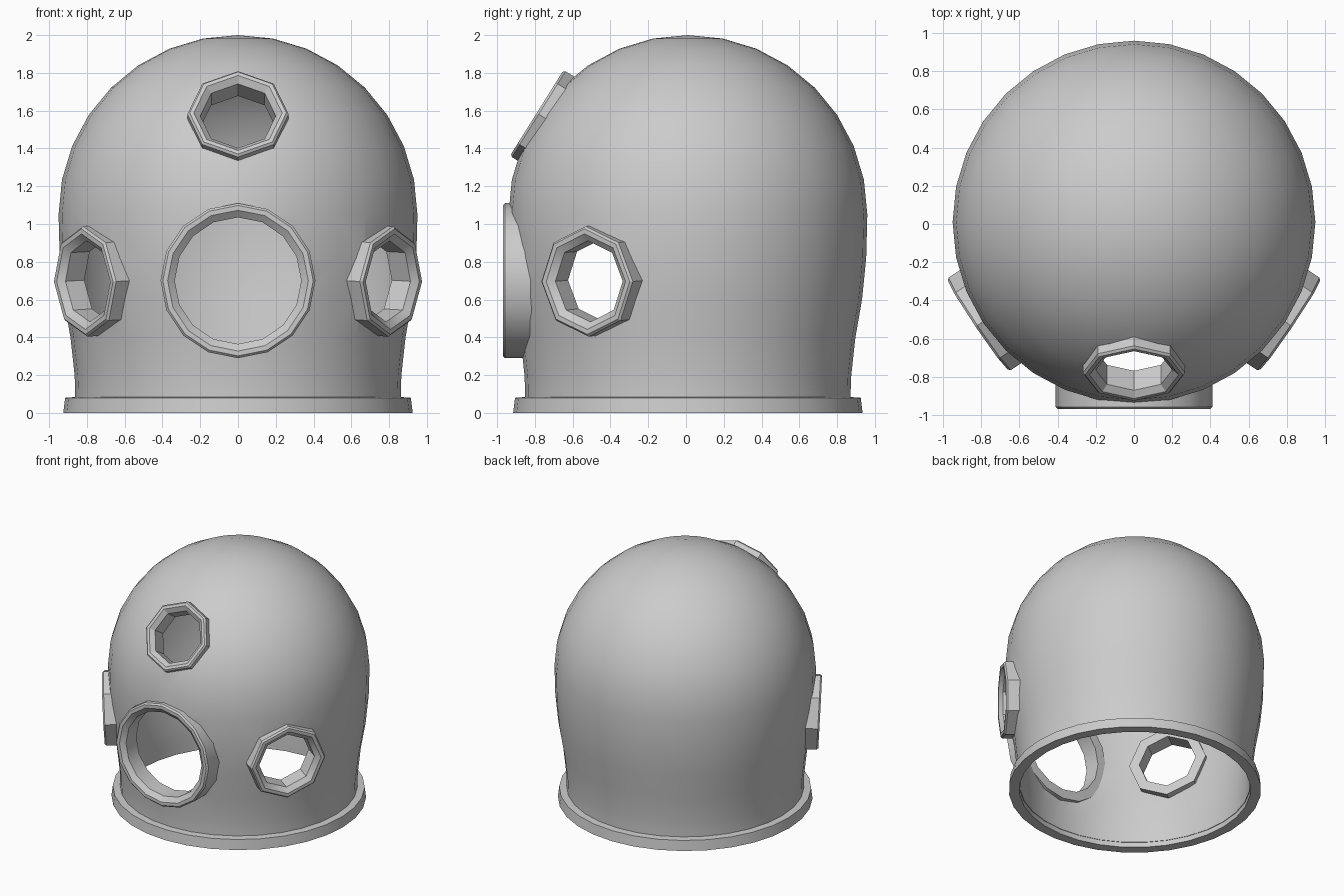
import bpy, bmesh, math
from mathutils import Vector, Matrix

cube = bpy.data.objects.get("Cube")
if cube:
    bpy.data.objects.remove(cube, do_unlink=True)

GREY = (0.6, 0.6, 0.6, 1)
metal = bpy.data.materials.new("helmet grey")
metal.use_nodes = True
metal.diffuse_color = GREY
metal.node_tree.nodes["Principled BSDF"].inputs["Base Color"].default_value = GREY

CENTRE_Y = 0.01


def lathe(name, profile, sides, matrix):
    """Revolve a closed (radius, height) profile about local z."""
    bm = bmesh.new()
    verts = [bm.verts.new((r, 0, z)) for r, z in profile]
    edges = [bm.edges.new((verts[i - 1], verts[i])) for i in range(len(verts))]
    bmesh.ops.spin(bm, geom=verts + edges, cent=(0, 0, 0), axis=(0, 0, 1),
                   angle=math.tau, steps=sides, use_merge=False)
    bmesh.ops.remove_doubles(bm, verts=bm.verts[:], dist=0.0005)
    bmesh.ops.dissolve_degenerate(bm, edges=bm.edges[:], dist=0.0001)
    loose = [f for f in bm.faces if f.calc_area() < 1e-8]
    bmesh.ops.delete(bm, geom=loose, context="FACES")
    wires = [e for e in bm.edges if not e.link_faces]
    bmesh.ops.delete(bm, geom=wires, context="EDGES")
    bmesh.ops.recalc_face_normals(bm, faces=bm.faces[:])
    mesh = bpy.data.meshes.new(name)
    bm.to_mesh(mesh)
    bm.free()
    mesh.materials.append(metal)
    obj = bpy.data.objects.new(name, mesh)
    obj.matrix_world = matrix
    bpy.context.collection.objects.link(obj)
    return obj


def activate(obj):
    bpy.ops.object.select_all(action="DESELECT")
    obj.select_set(True)
    bpy.context.view_layer.objects.active = obj


def smooth(obj, degrees):
    activate(obj)
    bpy.ops.object.shade_smooth_by_angle(angle=math.radians(degrees))


def facing(centre, normal):
    """Frame with z along the normal and x pointing up the face."""
    z = Vector(normal).normalized()
    y = z.cross(Vector((0, 0, 1))).normalized()
    x = y.cross(z)
    rot = Matrix((x, y, z)).transposed().to_4x4()
    return Matrix.Translation(centre) @ rot


# Dome shell: hemisphere above a tapering neck, with a thin wall
def dome(radius):
    steps = [math.radians(90 * i / 8) for i in range(9)]
    return [(radius * math.cos(a), 1.05 + radius * math.sin(a)) for a in steps]


WALL = 0.018
neck = [(0.862, 0.04), (0.862, 0.12), (0.865, 0.2), (0.887, 0.4), (0.922, 0.6), (0.944, 0.82)]
outer = neck + dome(0.95)
inner = [(r - WALL, z) for r, z in neck] + dome(0.95 - WALL)
base = Matrix.Translation((0, CENTRE_Y, 0))
shell = lathe("helmet_shell", outer + inner[::-1], 32, base)

# Neck flange
flange = lathe("neck_flange", [(0.848, 0), (0.925, 0), (0.915, 0.08), (0.848, 0.085)], 32, base)

# Viewports: name, face centre, outward normal, outer radius, bore radius, depth, sides
ports = [
    ("front_port", (0, -0.97, 0.7), (0, -1, 0), 0.41, 0.335, 0.16, 16),
    ("upper_port", (0, -0.79, 1.588), (0, -0.848, 0.53), 0.268, 0.2, 0.15, 8),
]
for side, label in ((1, "left"), (-1, "right")):
    ports.append((label + "_port", (side * 0.818, -0.53, 0.695),
                  (side * 0.83, -0.56, -0.05), 0.292, 0.215, 0.15, 8))

for name, centre, normal, r_out, r_in, depth, sides in ports:
    frame = facing(centre, normal)
    r_mid = (r_out + r_in) / 2
    ring = lathe(name, [(r_out, -depth), (r_out, -0.012), (r_out - 0.012, 0), (r_mid, 0),
                        (r_in, -0.03), (r_in, -depth)], sides, frame)
    smooth(ring, 30)
    # Opening through the shell behind the ring
    cutter = lathe(name + "_cutter", [(0, -0.4), (r_mid, -0.4), (r_mid, 0.2), (0, 0.2)], sides, frame)
    activate(shell)
    cut = shell.modifiers.new("opening", "BOOLEAN")
    cut.operation = "DIFFERENCE"
    cut.solver = "EXACT"
    cut.object = cutter
    bpy.ops.object.modifier_apply(modifier=cut.name)
    bpy.data.objects.remove(cutter, do_unlink=True)

smooth(shell, 40)
smooth(flange, 40)
